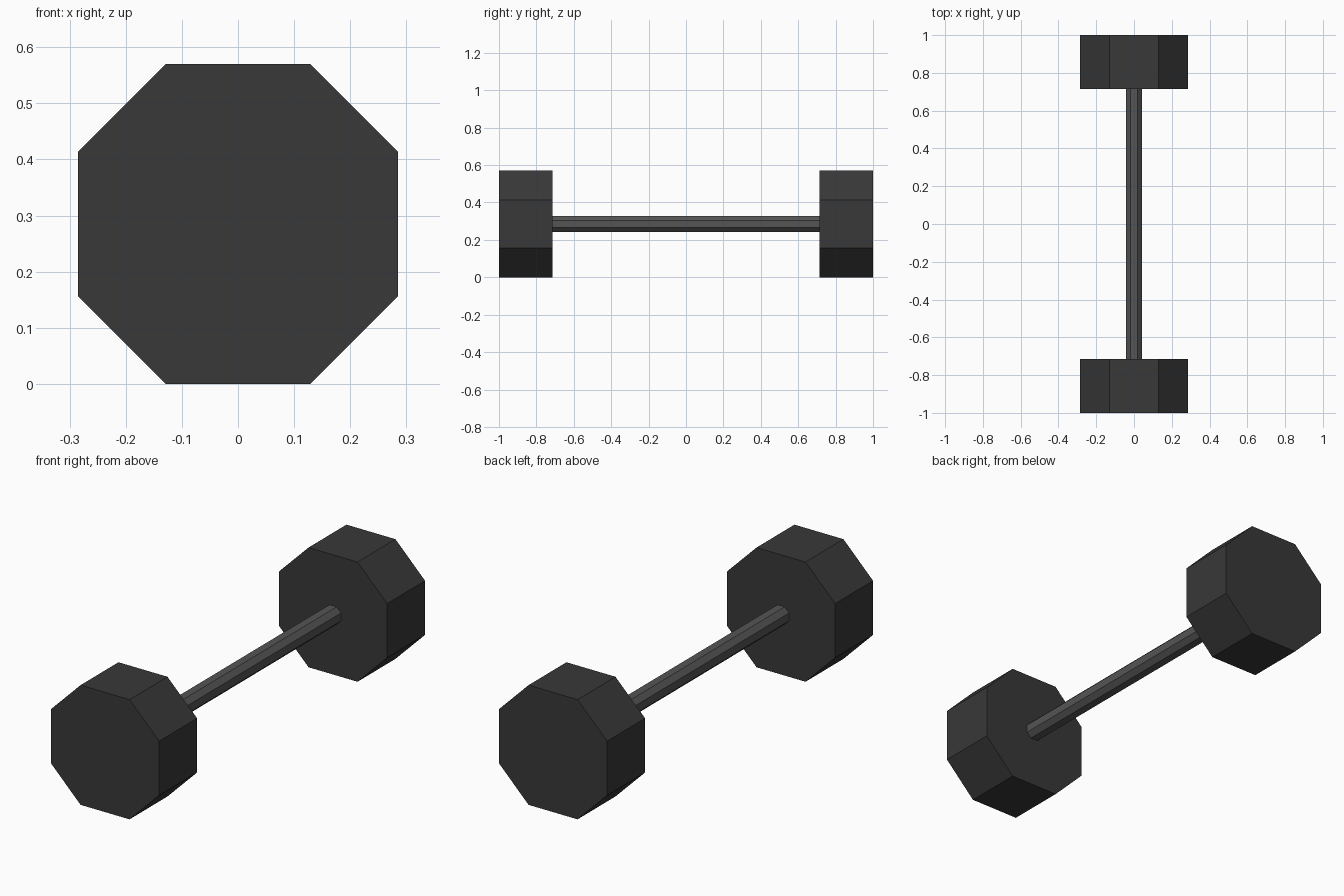
import bpy, bmesh

if "Cube" in bpy.data.objects:
    bpy.data.objects.remove(bpy.data.objects["Cube"])

CENTRE_Z = 0.285


def material(name, grey):
    mat = bpy.data.materials.new(name)
    mat.diffuse_color = (grey, grey, grey, 1)
    mat.use_nodes = True
    mat.node_tree.nodes["Principled BSDF"].inputs["Base Color"].default_value = mat.diffuse_color
    return mat


def octagon_prism(name, radius, flat, y0, y1, mat):
    """Octagon (half width radius, half side flat) extruded along y."""
    r, f = radius, flat
    profile = [(f, -r), (r, -f), (r, f), (f, r), (-f, r), (-r, f), (-r, -f), (-f, -r)]
    bm = bmesh.new()
    face = bm.faces.new([bm.verts.new((x, y0, CENTRE_Z + z)) for x, z in profile])
    new = bmesh.ops.extrude_face_region(bm, geom=[face], use_keep_orig=True)["geom"]
    verts = [g for g in new if isinstance(g, bmesh.types.BMVert)]
    bmesh.ops.translate(bm, verts=verts, vec=(0, y1 - y0, 0))
    bmesh.ops.recalc_face_normals(bm, faces=bm.faces)
    mesh = bpy.data.meshes.new(name)
    bm.to_mesh(mesh)
    bm.free()
    mesh.materials.append(mat)
    obj = bpy.data.objects.new(name, mesh)
    bpy.context.collection.objects.link(obj)
    return obj


dark = material("dark_rubber", 0.04)
steel = material("grey_steel", 0.09)

# End weights
octagon_prism("front_weight", 0.285, 0.129, -1.0, -0.715, dark)
octagon_prism("back_weight", 0.285, 0.129, 0.715, 1.0, dark)

# Handle bar between the weights
octagon_prism("handle_bar", 0.042, 0.019, -0.715, 0.715, steel)
